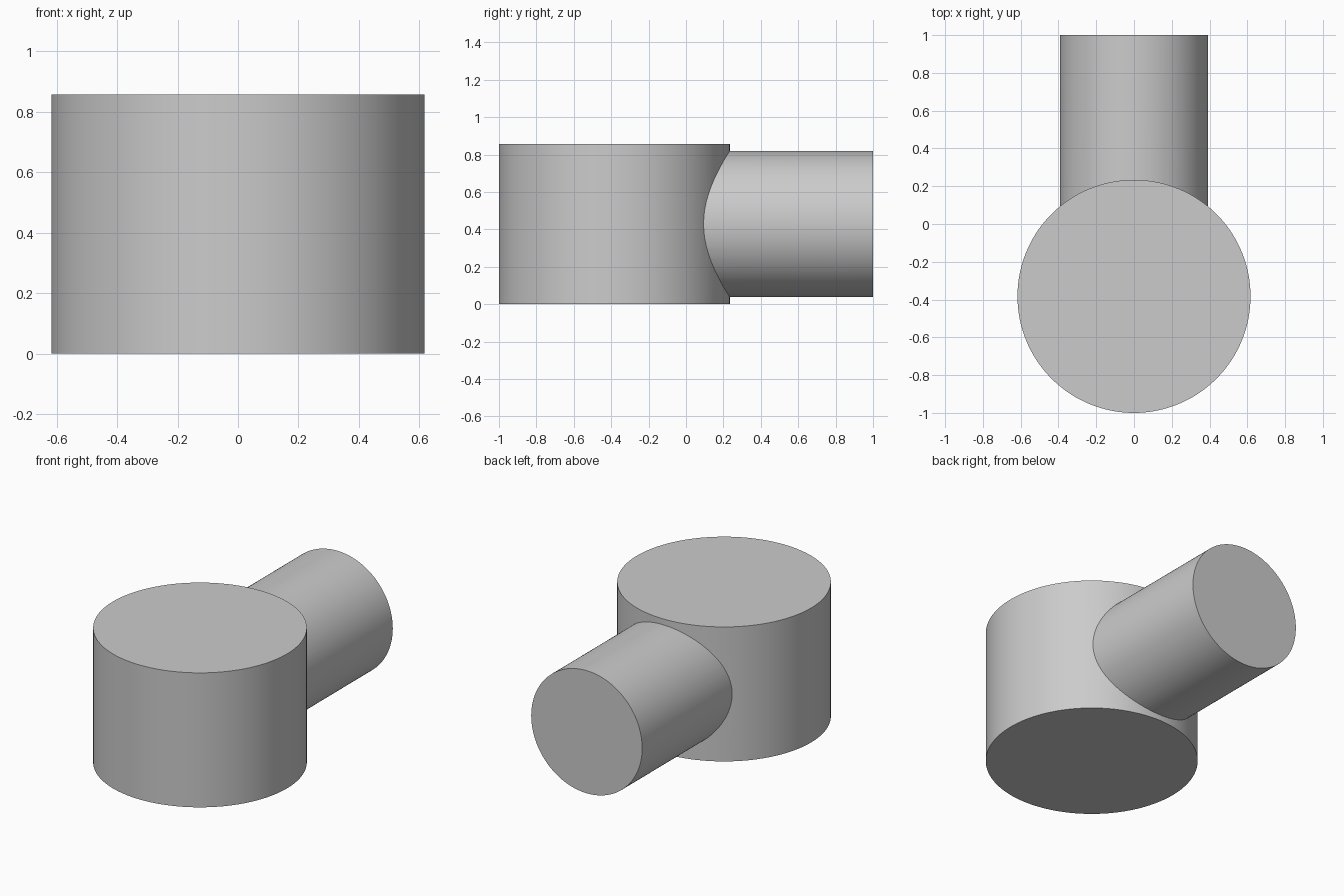
import bpy
import math

cube = bpy.data.objects.get("Cube")
if cube:
    bpy.data.objects.remove(cube, do_unlink=True)

GREY = (0.6, 0.6, 0.6, 1.0)
BODY_RADIUS, BODY_HEIGHT, BODY_Y = 0.617, 0.857, -0.383
PIPE_RADIUS, PIPE_END = 0.391, 1.0

grey = bpy.data.materials.new("plain grey")
grey.use_nodes = True
grey.diffuse_color = GREY
grey.node_tree.nodes["Principled BSDF"].inputs["Base Color"].default_value = GREY


def cylinder(name, radius, depth, location, tilt=0.0):
    bpy.ops.mesh.primitive_cylinder_add(
        vertices=128, radius=radius, depth=depth,
        location=location, rotation=(tilt, 0, 0))
    obj = bpy.context.object
    obj.name = name
    obj.data.materials.append(grey)
    return obj


# Side pipe running from the body's axis to the back
pipe_length = PIPE_END - BODY_Y
pipe = cylinder("side_pipe", PIPE_RADIUS, pipe_length,
                (0, BODY_Y + pipe_length / 2, BODY_HEIGHT / 2), math.pi / 2)

# Upright drum
body = cylinder("drum_with_side_pipe", BODY_RADIUS, BODY_HEIGHT,
                (0, BODY_Y, BODY_HEIGHT / 2))

# Join both into one solid with a clean seam
union = body.modifiers.new("union", 'BOOLEAN')
union.operation = 'UNION'
union.solver = 'EXACT'
union.object = pipe
bpy.ops.object.modifier_apply(modifier=union.name)
bpy.data.objects.remove(pipe, do_unlink=True)

# Smooth walls, sharp rims and seam
bpy.ops.object.shade_smooth_by_angle(angle=math.radians(25))
